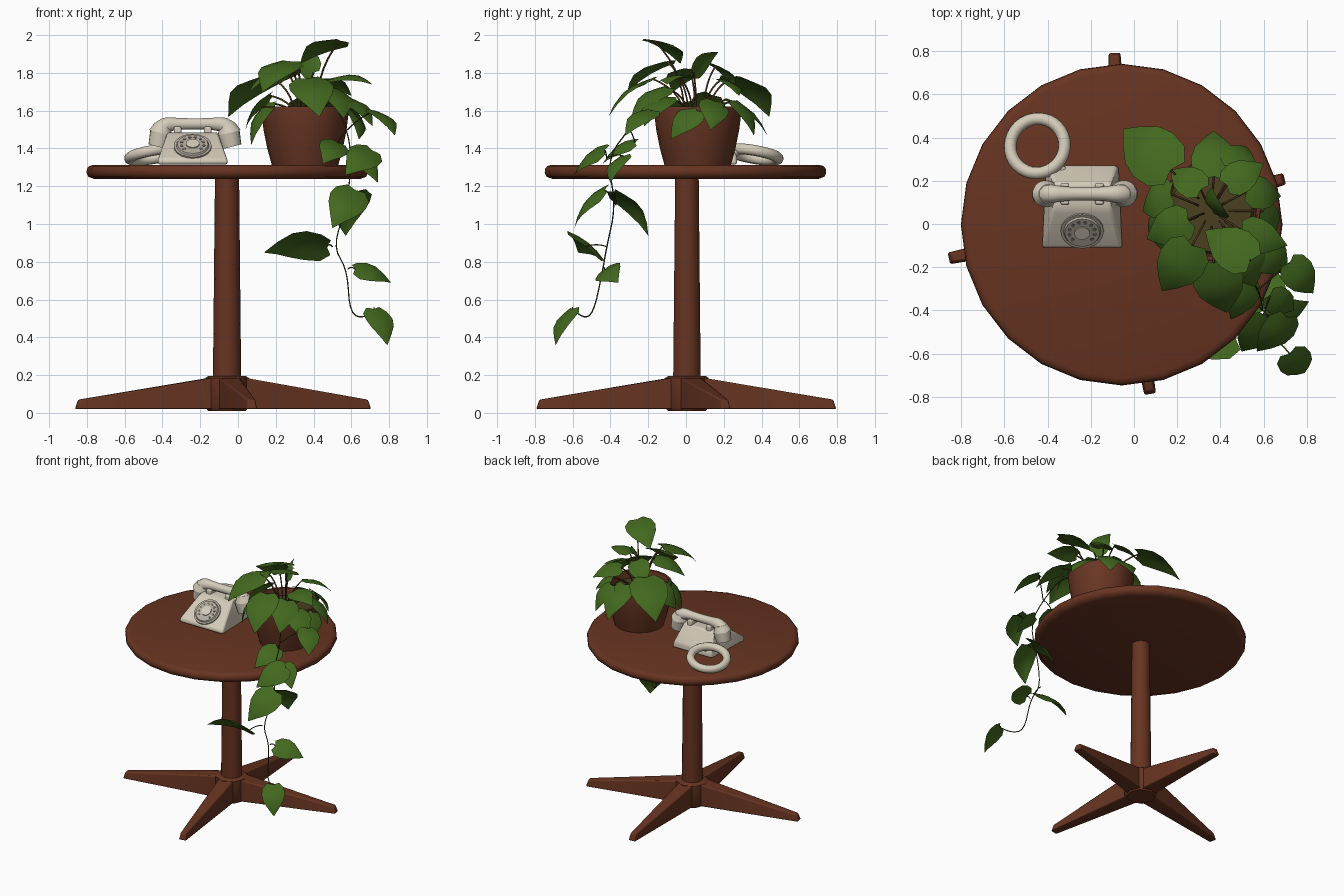
import bpy, bmesh, math
from mathutils import Vector, Matrix

old = bpy.data.objects.get("Cube")
if old:
    bpy.data.objects.remove(old, do_unlink=True)


def material(name, r, g, b):
    m = bpy.data.materials.new(name)
    m.use_nodes = True
    m.diffuse_color = (r, g, b, 1)
    bsdf = m.node_tree.nodes["Principled BSDF"]
    bsdf.inputs["Base Color"].default_value = (r, g, b, 1)
    bsdf.inputs["Roughness"].default_value = 0.7
    return m


WOOD = material("walnut wood", .135, .034, .015)
CLAY = material("terracotta", .138, .036, .017)
SOIL = material("mossy soil", .07, .05, .015)
LEAF = material("leaf green", .055, .138, .013)
STALK = material("stalk brown", .085, .045, .014)
STEM = material("vine olive", .05, .055, .015)
CREAM = material("cream plastic", .66, .6, .49)
GREY = material("dial grey", .45, .41, .34)
DARK = material("dark grey", .18, .165, .135)


def finish(name, bm, mat, angle=40, closed=True):
    """Turn a bmesh into a smooth object that keeps sharp edges."""
    if closed:
        bmesh.ops.recalc_face_normals(bm, faces=bm.faces[:])
    for f in bm.faces:
        f.smooth = True
    me = bpy.data.meshes.new(name)
    bm.to_mesh(me)
    bm.free()
    me.set_sharp_from_angle(angle=math.radians(angle))
    me.materials.append(mat)
    ob = bpy.data.objects.new(name, me)
    bpy.context.collection.objects.link(ob)
    return ob


def lathe(name, profile, center, sides, mat, angle=40):
    """Revolve (radius, z) points around a vertical axis."""
    bm = bmesh.new()
    vs = [bm.verts.new((center[0] + r, center[1], z)) for r, z in profile]
    es = [bm.edges.new(pair) for pair in zip(vs, vs[1:])]
    bmesh.ops.spin(bm, geom=vs + es, cent=(*center, 0), axis=(0, 0, 1),
                   angle=math.tau, steps=sides)
    bmesh.ops.remove_doubles(bm, verts=bm.verts[:], dist=.0005)
    return finish(name, bm, mat, angle)


def hull(name, points, mat, bevel):
    """Convex solid around a few corner points, with softened edges."""
    bm = bmesh.new()
    vs = [bm.verts.new(p) for p in points]
    bmesh.ops.convex_hull(bm, input=vs)
    bmesh.ops.dissolve_limit(bm, angle_limit=.02, verts=bm.verts[:], edges=bm.edges[:])
    mod = finish(name, bm, mat).modifiers.new("soft edges", "BEVEL")
    mod.width, mod.segments = bevel, 2


def disc(name, center, radius, depth, tilt, mat, top=1):
    bm = bmesh.new()
    bmesh.ops.create_cone(bm, cap_ends=True, segments=20, radius1=radius,
                          radius2=radius * top, depth=depth)
    bm.transform(Matrix.Translation(center) @ tilt)
    finish(name, bm, mat)


def tubes(name, paths, radius, mat, sides=1):
    """Smooth tubes; each path point is (x, y, z) or (x, y, z, scale)."""
    cu = bpy.data.curves.new(name, "CURVE")
    cu.dimensions = "3D"
    cu.bevel_depth, cu.bevel_resolution = radius, sides
    cu.use_fill_caps = True
    for path in paths:
        sp = cu.splines.new("NURBS")
        sp.points.add(len(path) - 1)
        for pt, p in zip(sp.points, path):
            pt.co = (p[0], p[1], p[2], 1)
            pt.radius = p[3] if len(p) > 3 else 1
        sp.use_endpoint_u, sp.use_smooth = True, True
        sp.order_u, sp.resolution_u = 3, 4
    cu.materials.append(mat)
    ob = bpy.data.objects.new(name, cu)
    bpy.context.collection.objects.link(ob)
    bpy.ops.object.select_all(action="DESELECT")
    ob.select_set(True)
    bpy.context.view_layer.objects.active = ob
    bpy.ops.object.convert(target="MESH")


# Table: round top, column, hub and four tapered feet
AXIS = (-.058, .005)
lathe("table_top", [(0, 1.237), (.7, 1.237), (.735, 1.25), (.745, 1.27), (.743, 1.292),
                    (.732, 1.306), (.71, 1.313), (0, 1.313)], (-.057, -.003), 24, WOOD, 65)
lathe("column", [(0, .15), (.075, .15), (.064, 1.24), (0, 1.24)], AXIS, 14, WOOD)
lathe("hub", [(0, .01), (.1, .01), (.115, .03), (.115, .185), (.1, .195), (0, .195)],
      AXIS, 8, WOOD, 50)
for side, end in (("left", (.7, .21)), ("right", (-.86, -.16)),
                  ("back", (-.09, .795)), ("front", (.075, -.79))):
    hub = Vector((*AXIS, 0))
    tip = Vector((*end, 0))
    out = (tip - hub).normalized()
    wide = Vector((-out.y, out.x, 0))
    corners = []
    for s in (-1, 1):
        corners += [hub + out * .06 + wide * s * .058 + Vector((0, 0, z)) for z in (.02, .19)]
        corners += [tip + wide * s * .027 + Vector((0, 0, .02)),
                    tip - out * .016 + wide * s * .02 + Vector((0, 0, .07))]
    hull(side + "_foot", corners, WOOD, .008)

# Flower pot and soil
POT = (.355, .062)
lathe("pot", [(0, 1.312), (.176, 1.312), (.2, 1.4), (.22, 1.5), (.232, 1.6), (.23, 1.622),
              (.212, 1.622), (.2, 1.55), (0, 1.55)], POT, 20, CLAY)
lathe("soil", [(0, 1.552), (.203, 1.552), (.19, 1.575), (0, 1.585)], POT, 20, SOIL)

# Telephone body with a sloping front
CX = -.24
body = [(-.11, 1.315, .185), (-.11, 1.345, .185), (.05, 1.47, .14), (.09, 1.485, .13),
        (.19, 1.48, .13), (.27, 1.36, .16), (.27, 1.315, .17)]
hull("phone_body", [(CX + s * w, y, z) for y, z, w in body for s in (-1, 1)], CREAM, .012)
for s in (-1, 1):
    hull("cradle_prong", [(CX + s * x, y, z) for x in (.06, .1) for y in (.09, .19)
                          for z in (1.47, 1.515)], CREAM, .008)

# Rotary dial lying on the slope
tilt = Matrix.Rotation(math.radians(38), 4, "X")
mid = Vector((CX, -.03, 1.409))
lift = tilt @ Vector((0, 0, 1))
disc("dial_plate", mid + lift * .004, .1, .009, tilt, GREY)
disc("dial_wheel", mid + lift * .012, .088, .012, tilt, GREY, .92)
disc("dial_centre", mid + lift * .02, .036, .008, tilt, CREAM)
for i in range(10):
    a = math.radians(-40 + i * 29)
    spot = tilt @ Vector((math.cos(a), math.sin(a), 0)) * .06
    disc("finger_hole", mid + spot + lift * .0185, .009, .003, tilt, DARK)

# Handset: bent grip with a cup at each end
HX, HY = -.228, .14
half = [(.205, 1.475, 1.35), (.17, 1.527, 1.35), (.09, 1.53, .95)]
grip = [(HX - x, HY, z, r) for x, z, r in half] + [(HX, HY, 1.53, .9)]
grip += [(HX + x, HY, z, r) for x, z, r in reversed(half)]
tubes("handset_grip", [grip], .034, CREAM, 3)
for s in (-1, 1):
    turn = Matrix.Rotation(s * -.25, 4, "Y")
    disc("handset_cup", (HX + s * .185, HY, 1.445), .053, .075, turn, CREAM, 1.18)
    disc("handset_shoulder", (HX + s * .176, HY, 1.504), .0625, .045, turn, CREAM, .7)

# Coiled cord resting behind the telephone
bpy.ops.mesh.primitive_torus_add(location=(-.448, .362, 1.368), rotation=(-.17, -.17, 0),
                                 major_radius=.128, minor_radius=.029,
                                 major_segments=32, minor_segments=10)
cord = bpy.context.object
cord.name = "cord_coil"
cord.data.materials.append(CREAM)
bpy.ops.object.shade_smooth()
tubes("cord_end", [[(-.36, .27, 1.38), (-.33, .25, 1.37), (-.3, .22, 1.36)]], .02, CREAM, 2)


def leaf(name, base, tip, width):
    """Heart-shaped leaf, folded along the middle and arched."""
    base, tip = Vector(base), Vector(tip)
    along = tip - base
    size = along.length
    out = Vector((base.x - POT[0], base.y - POT[1], 0)).normalized()
    if out.dot(along) < 0:
        out = -out
    side = along.cross(out * .8 + Vector((0, 0, 1))).normalized()
    up = side.cross(along).normalized()
    bm = bmesh.new()
    rows = []
    for t, edge_t, w in ((.0, -.06, .25), (.15, .1, .46), (.35, .33, .5), (.55, .55, .42),
                         (.78, .78, .22), (1, 1, .01)):
        row = []
        for s in (-1, -.5, 0, .5, 1):
            u = t + (edge_t - t) * abs(s)
            bend = .14 * math.sin(math.pi * max(u, 0)) - .12 * w * s * s
            row.append(bm.verts.new(base + along * u + side * s * w * width * size
                                    + up * bend * size))
        rows.append(row)
    for a, b in zip(rows, rows[1:]):
        for i in range(4):
            bm.faces.new((a[i], a[i + 1], b[i + 1], b[i]))
    finish(name, bm, LEAF, 60, closed=False)


# Leaves growing out of the pot: base point, then tip
crown = [((.17, .25, 1.78), (-.05, .44, 1.57)), ((.54, -.17, 1.97), (.33, -.03, 1.85)),
         ((.37, .22, 1.66), (.37, .43, 1.47)), ((.43, .18, 1.76), (.6, .28, 1.68)),
         ((.31, .16, 1.84), (.17, .25, 1.72)), ((.17, .14, 1.68), (.04, .06, 1.5)),
         ((.25, .02, 1.82), (.06, -.07, 1.7)), ((.27, -.1, 1.86), (.13, -.31, 1.7)),
         ((.37, -.18, 1.77), (.43, -.41, 1.57)), ((.5, -.03, 1.77), (.71, -.1, 1.74)),
         ((.17, -.02, 1.64), (.07, -.05, 1.42)), ((.6, .06, 1.6), (.64, -.08, 1.45)),
         ((.57, -.1, 1.67), (.71, -.22, 1.52)), ((.46, .26, 1.65), (.52, .36, 1.47)),
         ((.4, .04, 1.8), (.36, .17, 1.91)), ((.52, .15, 1.65), (.68, .13, 1.5)),
         ((.49, -.1, 1.72), (.56, -.29, 1.56))]
stalks = []
for base, tip in crown:
    leaf("crown_leaf", base, tip, .76)
    x, y = (POT[k] + (base[k] - POT[k]) * .3 for k in (0, 1))
    stalks.append([(x, y, 1.56), (x, y, base[2] * .6 + .64), base])
tubes("crown_stalks", stalks, .005, STALK)

# Trailing vine with its leaves
vine = [(.42, -.06, 1.57), (.47, -.17, 1.72), (.58, -.3, 1.5), (.6, -.42, 1.35),
        (.58, -.37, 1.1), (.5, -.42, .88), (.58, -.44, .76), (.59, -.49, .52),
        (.68, -.55, .5), (.72, -.6, .55)]
trail = [((.72, -.18, 1.6), (.83, -.32, 1.47)), ((.71, -.43, 1.39), (.57, -.59, 1.26)),
         ((.53, -.27, 1.43), (.45, -.44, 1.32)), ((.62, -.43, 1.18), (.5, -.59, .98)),
         ((.62, -.38, 1.17), (.57, -.2, .94)), ((.47, -.53, .88), (.14, -.57, .85)),
         ((.62, -.43, .76), (.81, -.36, .69)), ((.72, -.6, .55), (.79, -.69, .36)),
         ((.63, -.33, 1.36), (.74, -.4, 1.22))]
tendrils = [vine]
for base, tip in trail:
    leaf("trailing_leaf", base, tip, .74)
    joint = min(vine, key=lambda p: (Vector(p) - Vector(base)).length)
    middle = (Vector(joint) + Vector(base)) / 2 + Vector((0, 0, .02))
    tendrils.append([joint, tuple(middle), base])
tubes("vine", tendrils, .0035, STEM)
